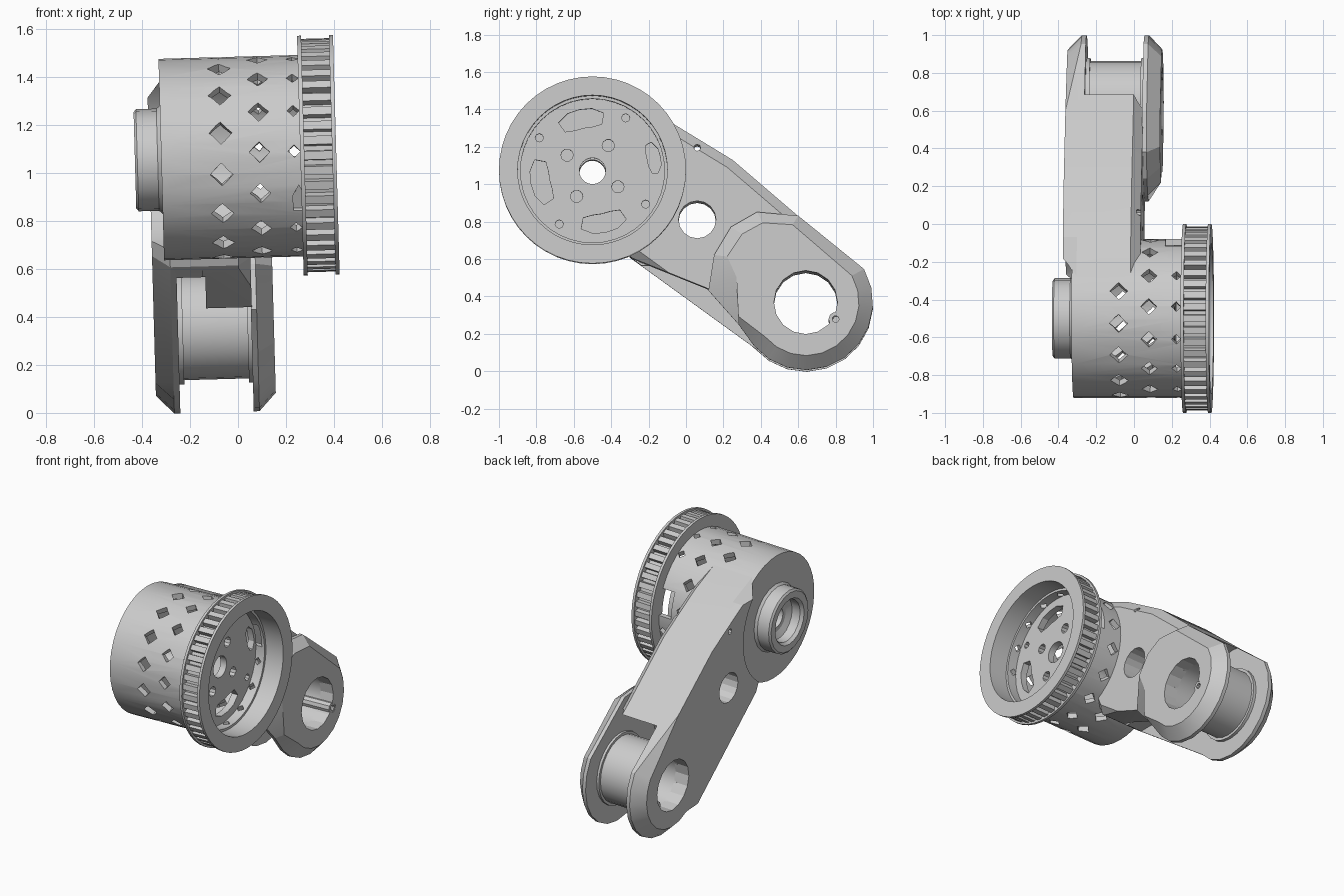
import bpy, bmesh
from math import sin, cos, radians, pi
from mathutils import Matrix, Vector

if "Cube" in bpy.data.objects:
    bpy.data.objects.remove(bpy.data.objects["Cube"])

grey = bpy.data.materials.new("light_grey")
grey.use_nodes = True
colour = (0.6, 0.6, 0.6, 1)
grey.diffuse_color = colour
grey.node_tree.nodes["Principled BSDF"].inputs["Base Color"].default_value = colour

DRUM = (-0.5, 1.065)    # y, z of the drum axis
PIVOT = (0.64, 0.365)   # y, z of the fork axis
parts = []


def finish(name, bm, keep=True):
    bmesh.ops.recalc_face_normals(bm, faces=bm.faces)
    mesh = bpy.data.meshes.new(name)
    bm.to_mesh(mesh)
    bm.free()
    mesh.materials.append(grey)
    ob = bpy.data.objects.new(name, mesh)
    bpy.context.collection.objects.link(ob)
    if keep:
        parts.append(ob)
    else:
        ob.hide_render = True
    return ob


def loft(bm, *rings):
    loops = [[bm.verts.new(p) for p in ring] for ring in rings]
    bm.faces.new(loops[0])
    bm.faces.new(loops[-1][::-1])
    for a, b in zip(loops, loops[1:]):
        for i in range(len(a)):
            j = (i + 1) % len(a)
            bm.faces.new((a[i], b[i], b[j], a[j]))


def polar(centre, r, deg):
    return centre[0] + r * cos(radians(deg)), centre[1] + r * sin(radians(deg))


def circle(centre, r, sides=24):
    return [polar(centre, r, 360 * i / sides) for i in range(sides)]


def at_x(outline, x):
    return [(x, y, z) for y, z in outline]


def add_prism(bm, outline, x0, x1):
    loft(bm, at_x(outline, x0), at_x(outline, x1))


def prism(name, outline, x0, x1, bevels=(), keep=True):
    """Extrude a side outline along x; bevels is a list of (x, size)."""
    bm = bmesh.new()
    add_prism(bm, outline, x0, x1)
    for x, size in bevels:
        rim = [e for e in bm.edges if all(abs(v.co.x - x) < 1e-5 for v in e.verts)]
        bmesh.ops.bevel(bm, geom=rim, offset=size, segments=1, affect='EDGES',
                        clamp_overlap=False)
    return finish(name, bm, keep)


def lathe(name, profile, centre, sides=40):
    """Revolve a closed (x, radius) profile around an axis along x."""
    bm = bmesh.new()
    rings = [[bm.verts.new((x, *polar(centre, r, 360 * i / sides))) for x, r in profile]
             for i in range(sides)]
    n = len(profile)
    for i in range(sides):
        a, b = rings[i], rings[(i + 1) % sides]
        for k in range(n):
            m = (k + 1) % n
            bm.faces.new((a[k], a[m], b[m], b[k]))
    return finish(name, bm)


def cut(ob, *cutters):
    for c in cutters:
        mod = ob.modifiers.new("cut", 'BOOLEAN')
        mod.operation = 'DIFFERENCE'
        mod.solver = 'EXACT'
        mod.object = c
    deps = bpy.context.evaluated_depsgraph_get()
    mesh = bpy.data.meshes.new_from_object(ob.evaluated_get(deps))
    ob.modifiers.clear()
    ob.data = mesh
    for c in cutters:
        bpy.data.objects.remove(c)


def cutter(outline, x0=-1, x1=1):
    return prism("cutter", outline, x0, x1, keep=False)


def radial_box(bm, points, r0, r1):
    """Prism pointing outward from the drum axis; points are (x, degrees)."""
    loft(bm, *[[(x, *polar(DRUM, r, d)) for x, d in points] for r in (r0, r1)])


# Hollow drum with a solid end wall
drum = lathe("drum", [(-.32, .07), (-.32, .42), (.28, .42), (.28, .385),
                      (-.17, .385), (-.17, .07)], DRUM)

# Staggered diamond holes, a window and a pointed notch in the drum wall
bm = bmesh.new()
for x, start, size in ((-.07, 9.6, .048), (.09, -2.7, .043), (.235, -2.7, .026)):
    for k in range(15):
        deg = (start + 180 + 24 * k + 180) % 360 - 180
        behind_arm = x < 0 and -68 < deg < 60
        at_opening = x > .2 and (-10 < deg < 34 or -165 < deg < -140)
        if not (behind_arm or at_opening):
            w = size / .42 * 180 / pi
            radial_box(bm, [(x - size, deg), (x, deg - w), (x + size, deg), (x, deg + w)], .35, .46)
radial_box(bm, [(.17, 0), (.26, 0), (.26, 24), (.17, 24)], .36, .47)
radial_box(bm, [(.225, -147), (.225, -157), (.25, -163), (.275, -157), (.275, -147)], .4, .46)
cut(drum, finish("cutter", bm, False))

# Drilled and slotted disc inside the drum
disc = lathe("inner_disc", [(.17, .07), (.17, .39), (.215, .39), (.215, .07)], DRUM)
bm = bmesh.new()
for k in range(4):
    add_prism(bm, circle(polar(DRUM, .16, 58 + 90 * k), .033, 10), 0, .3)
    add_prism(bm, circle(polar(DRUM, .335, 58 + 90 * k), .022, 8), 0, .3)
    r0, r1, half = (.3, .37, 14) if k == 3 else (.235, .335, 23)
    mid = 102 + 90 * k
    spread = [-1, -.5, 0, .5, 1]
    slot = [polar(DRUM, r0 + .02 * abs(s) ** 4, mid + half * s) for s in spread]
    slot += [polar(DRUM, r1 - .02 * abs(s) ** 4, mid + half * s) for s in spread[::-1]]
    add_prism(bm, slot, 0, .3)
cut(disc, finish("cutter", bm, False))

# Toothed belt pulley with two thin flanges
lathe("pulley", [(.26, .4), (.26, .5), (.277, .5), (.277, .455), (.393, .455),
                 (.393, .5), (.41, .5), (.41, .4)], DRUM, 48)
bm = bmesh.new()
for k in range(48):
    deg = 360 * k / 48
    rings = [[(x, *polar(DRUM, r, deg + s * w)) for x, s in
              ((.27, -1), (.4, -1), (.4, 1), (.27, 1))] for r, w in ((.44, 2.7), (.487, 2.1))]
    loft(bm, *rings)
finish("pulley_teeth", bm)

# Stepped hub on the outer side of the drum
lathe("hub", [(-.31, .07), (-.31, .235), (-.335, .213), (-.42, .213), (-.43, .2),
              (-.43, .155), (-.41, .14), (-.35, .14), (-.33, .1), (-.33, .07)], DRUM, 20)

# Arm with the left fork plate
tip_angles = range(30, -142, -17)
tip = [polar(PIVOT, .36, d) for d in tip_angles]
arm_outline = [(-.5, 1.07), (-.28, 1.42), (-.07, 1.325), (.25, 1.13), (.6, .83)]
arm_outline += tip + [(-.3, .615)]
arm = prism("arm", arm_outline, -.37, .04, [(-.37, .075), (.04, .05)])
cut(arm,
    cutter(circle(DRUM, .412, 40)),
    cutter(circle(PIVOT, .4, 32), -.27, .2),
    cutter([(-.4, -.2), (.6, -.2), (.6, .57), (-.4, .57)], -.27, -.15),
    cutter([(-.4, -.2), (.6, -.2), (.6, .44), (.12, .44), (-.4, .65)], -.16, .2),
    cutter(circle(PIVOT, .17, 16)),
    cutter(circle((.06, .81), .1, 16)),
    cutter(circle((.06, 1.195), .018, 8)))

# Right fork plate, a faceted boss narrowing towards its outer face
base = [(.28, .25), (.12, .43), (.15, .62), (.24, .77), (.38, .85), (.6, .83)] + tip
face = [(.28, .29), (.27, .5), (.22, .61), (.3, .73), (.41, .79), (.57, .78)]
face += [polar(PIVOT, .285, d) for d in tip_angles]
bm = bmesh.new()
loft(bm, at_x(base, .036), at_x(base, .06), at_x(face, .13))
boss = finish("right_fork_plate", bm)
cut(boss, cutter(circle(PIVOT, .17, 16)), cutter(circle((.8, .275), .03, 10)))

# Spool between the fork plates, with end collars and a screw tube
lathe("spool", [(-.29, .17), (-.29, .24), (-.25, .24), (-.25, .222), (.02, .222),
                (.02, .24), (.06, .24), (.06, .17)], PIVOT, 24)
lathe("screw_tube", [(-.365, .018), (-.365, .038), (.128, .038), (.128, .018)], (.8, .275), 10)

# Slight lean of the whole assembly, then shading
centre = Vector((0, 0, DRUM[1]))
lean = Matrix.Translation(centre) @ Matrix.Rotation(-.028, 4, 'Y') @ Matrix.Translation(-centre)
for ob in bpy.context.selected_objects:
    ob.select_set(False)
for ob in parts:
    ob.data.transform(lean)
    ob.select_set(True)
bpy.context.view_layer.objects.active = parts[0]
bpy.ops.object.shade_smooth_by_angle(angle=radians(20))
